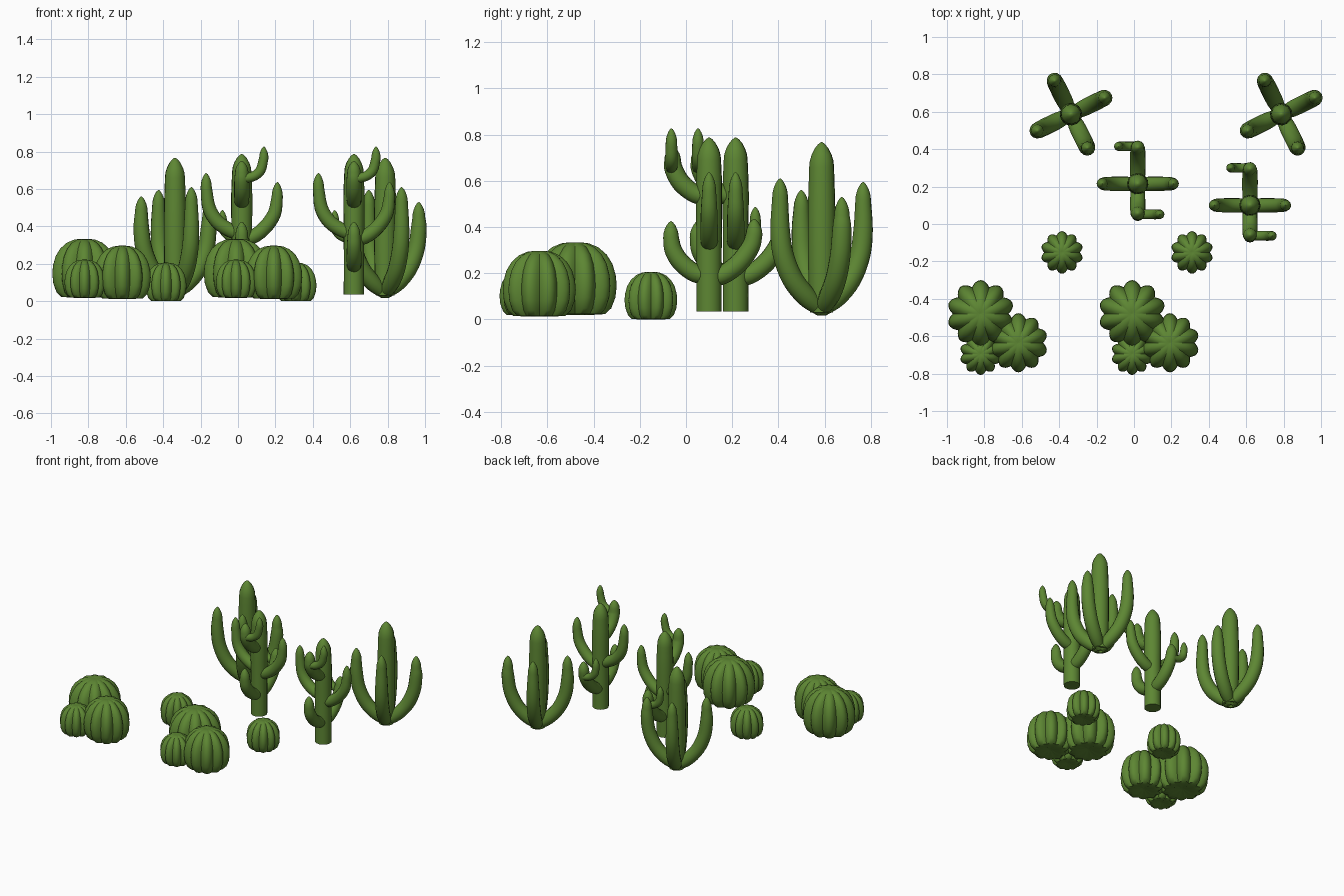
import bpy, bmesh, math
from mathutils import Vector

if "Cube" in bpy.data.objects:
    bpy.data.objects.remove(bpy.data.objects["Cube"])

green = bpy.data.materials.new("cactus_green")
green.diffuse_color = (0.11, 0.24, 0.033, 1)
green.use_nodes = True
green.node_tree.nodes["Principled BSDF"].inputs["Base Color"].default_value = green.diffuse_color


def finish(bm, name, loc=(0, 0, 0)):
    bmesh.ops.recalc_face_normals(bm, faces=bm.faces)
    me = bpy.data.meshes.new(name)
    bm.to_mesh(me)
    bm.free()
    me.materials.append(green)
    ob = bpy.data.objects.new(name, me)
    bpy.context.collection.objects.link(ob)
    ob.location = loc
    bpy.ops.object.select_all(action='DESELECT')
    ob.select_set(True)
    bpy.context.view_layer.objects.active = ob
    bpy.ops.object.shade_smooth_by_angle(angle=math.radians(42))
    return ob


def skin(bm, rings):
    n = len(rings[0])
    for a, b in zip(rings, rings[1:]):
        for i in range(n):
            bm.faces.new((a[i], a[(i + 1) % n], b[(i + 1) % n], b[i]))
    bm.faces.new(rings[0])
    bm.faces.new(rings[-1])


def catmull(keys, steps=4):
    k = [Vector(p) for p in keys]
    k = [2 * k[0] - k[1]] + k + [2 * k[-1] - k[-2]]
    out = []
    for i in range(1, len(k) - 2):
        p0, p1, p2, p3 = k[i - 1:i + 3]
        for s in range(steps):
            t = s / steps
            out.append(0.5 * (2 * p1 + (p2 - p0) * t + (2 * p0 - 5 * p1 + 4 * p2 - p3) * t * t
                              + (3 * p1 - p0 - 3 * p2 + p3) * t ** 3))
    return out + [k[-2]]


def stem(name, keys, top, loc, sides=14):
    """Tube through (x, y, z, radius) keys, closed by a pointed tip at height top."""
    pts = catmull(keys)
    x, y, z, r = pts[-1]
    for t, f in ((.25, .95), (.5, .8), (.75, .55), (.92, .28), (1, .06)):
        pts.append(Vector((x, y, z + (top - z) * t, r * f)))
    bm = bmesh.new()
    rings, side = [], None
    for i, p in enumerate(pts):
        c = p.to_3d()
        d = (pts[min(i + 1, len(pts) - 1)].to_3d() - pts[max(i - 1, 0)].to_3d()).normalized()
        if side is None:
            side = d.orthogonal()
        side = (side - d * side.dot(d)).normalized()
        up = d.cross(side)
        rings.append([bm.verts.new(c + p[3] * (math.cos(a) * side + math.sin(a) * up))
                      for a in (math.tau * j / sides for j in range(sides))])
    skin(bm, rings)
    return finish(bm, name, loc)


def arm(name, prof, top, angle, loc, base=(0, 0)):
    """Arm from (distance, height, radius) points, pointing along angle in plan."""
    c, s = math.cos(math.radians(angle)), math.sin(math.radians(angle))
    stem(name, [(base[0] + u * c, base[1] + u * s, z, r) for u, z, r in prof], top, loc)


def barrel(name, x, y, z0, z1, radius, ribs=10, per=8):
    """Ribbed round cactus."""
    prof = [(.1, .05), (.45, 0), (.72, .01), (.87, .09), (.97, .24), (1, .40), (.98, .54),
            (.9, .70), (.76, .83), (.56, .93), (.33, .985), (.12, 1.0), (.03, .99)]
    bm = bmesh.new()
    rings = []
    for f, h in prof:
        ring = []
        for j in range(ribs * per):
            a = math.tau * j / (ribs * per)
            lobe = abs(math.cos(ribs / 2 * (a + math.pi / 2)))
            r = radius * f * (0.83 + 0.17 * lobe)
            ring.append(bm.verts.new((r * math.cos(a), r * math.sin(a), z0 + (z1 - z0) * h)))
        rings.append(ring)
    skin(bm, rings)
    finish(bm, name, (x, y, 0))


# barrel cactus clusters and single barrels
for i, dx in enumerate((0, .81)):
    barrel(f"large_barrel_{i}", -.82 + dx, -.48, .02, .334, .18)
    barrel(f"medium_barrel_{i}", -.618 + dx, -.635, .013, .297, .158)
    barrel(f"small_barrel_{i}", -.82 + dx, -.695, .018, .222, .112)
for i, x in enumerate((-.385, .31)):
    barrel(f"single_barrel_{i}", x, -.152, 0, .206, .114)

# column cacti: a trunk and four arms rising from the base
for i, x in enumerate((-.337, .787)):
    loc = (x, .587, 0)
    stem(f"column_trunk_{i}", [(0, 0, .03, .05), (0, 0, .2, .058), (0, 0, .45, .06),
                               (0, 0, .66, .054)], .767, loc)
    for j, (ang, top) in enumerate(((26, .53), (116, .595), (206, .56), (296, .61))):
        arm(f"column_arm_{i}_{j}", [(0, .04, .03), (.07, .095, .044), (.14, .175, .046),
                                    (.185, .28, .045), (.2, .39, .042), (.2, top - .08, .034)],
            top, ang, loc)

# branching cacti: trunk, side arms, front and back arms with small shoots
for i, (x, y) in enumerate(((.02, .215), (.62, .10))):
    loc = (x, y, 0)
    stem(f"branching_trunk_{i}", [(0, 0, .035, .055), (0, 0, .3, .055), (0, 0, .55, .057),
                                  (0, 0, .69, .052)], .787, loc)
    arm(f"left_arm_{i}", [(0, .36, .036), (.06, .378, .038), (.13, .425, .038), (.175, .5, .036),
                          (.19, .61, .03)], .685, 180, loc)
    arm(f"right_arm_{i}", [(0, .33, .036), (.06, .345, .038), (.125, .395, .038), (.175, .47, .036),
                           (.19, .56, .03)], .637, 0, loc)
    arm(f"upper_front_arm_{i}", [(0, .53, .038), (.06, .543, .04), (.12, .59, .041),
                                 (.153, .65, .04), (.158, .69, .036)], .75, -90, loc)
    arm(f"upper_front_shoot_{i}", [(0, .655, .026), (.06, .667, .026), (.1, .7, .027),
                                   (.118, .765, .025)], .827, 0, loc, (0, -.163))
    arm(f"lower_front_arm_{i}", [(0, .19, .038), (.06, .2, .04), (.12, .245, .04), (.155, .3, .038),
                                 (.165, .355, .034)], .425, -90, loc)
    arm(f"back_arm_{i}", [(0, .18, .038), (.06, .193, .041), (.13, .245, .042), (.18, .315, .04),
                          (.195, .37, .036)], .435, 90, loc)
    arm(f"back_shoot_{i}", [(0, .33, .025), (.055, .342, .025), (.092, .375, .026),
                            (.103, .43, .024)], .487, 180, loc, (0, .2))
